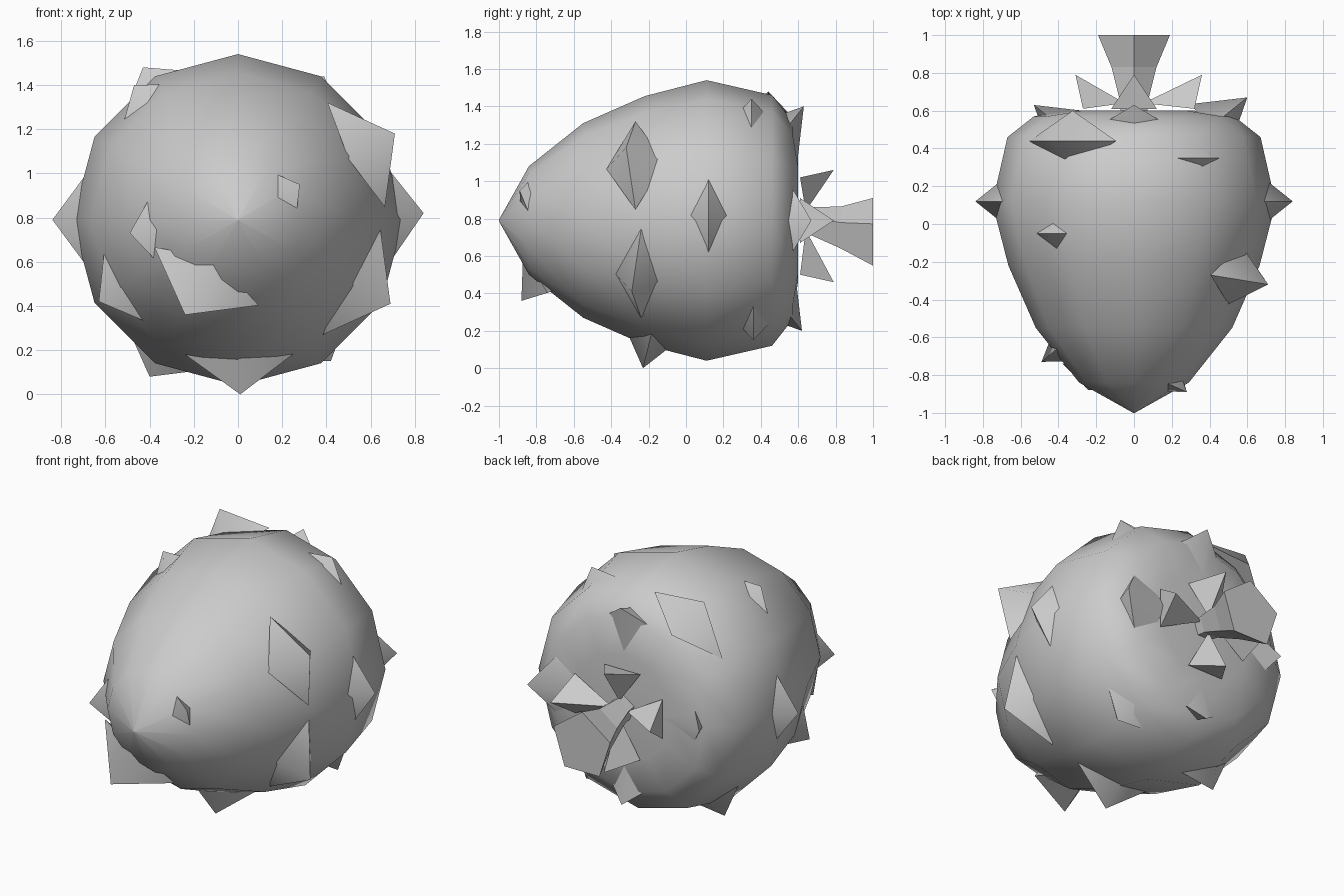
import bpy, math
from mathutils import Vector

if "Cube" in bpy.data.objects:
    bpy.data.objects.remove(bpy.data.objects["Cube"])

CZ = 0.79  # height of the fruit's long axis, which runs along y


def make(name, verts, faces, smooth=False):
    mesh = bpy.data.meshes.new(name)
    mesh.from_pydata([tuple(v) for v in verts], [], faces)
    mesh.update()
    ob = bpy.data.objects.new(name, mesh)
    bpy.context.collection.objects.link(ob)
    bpy.context.view_layer.objects.active = ob
    ob.select_set(True)
    bpy.ops.object.mode_set(mode='EDIT')
    bpy.ops.mesh.select_all(action='SELECT')
    bpy.ops.mesh.normals_make_consistent(inside=False)
    bpy.ops.object.mode_set(mode='OBJECT')
    if smooth:
        bpy.ops.object.shade_smooth_by_angle(angle=math.radians(70))
    ob.select_set(False)
    return ob


def loft(name, rings, sides, smooth):
    """Closed tube along y; each ring is (y, radius, centre z)."""
    verts, faces = [], []
    for y, r, z in rings:
        for i in range(sides):
            a = math.tau * i / sides
            verts.append((r * math.sin(a), y, z + r * math.cos(a)))
    for k in range(len(rings) - 1):
        for i in range(sides):
            j = (i + 1) % sides
            faces.append((k * sides + i, k * sides + j,
                          (k + 1) * sides + j, (k + 1) * sides + i))
    faces.append(tuple(range(sides)))
    faces.append(tuple(range((len(rings) - 1) * sides, len(rings) * sides)))
    return make(name, verts, faces, smooth)


# Fruit body: pointed at the front, blunt at the back
profile = [(-1, 0.004), (-0.84, 0.29), (-0.55, 0.52), (-0.22, 0.665),
           (0.11, 0.75), (0.46, 0.67), (0.57, 0.53), (0.60, 0.32)]
loft("fruit_body", [(y, r, CZ) for y, r in profile], 12, True)

# Bumps on the skin: broad four-sided pyramids given by their tips
tips = [(0.84, 0.12, 0.82), (-0.84, 0.12, 0.79),
        (0.71, -0.32, 1.18), (0.69, -0.29, 0.41), (-0.63, -0.29, 0.42),
        (-0.47, -0.05, 1.40), (0.01, -0.23, 0.0),
        (0.28, -0.89, 0.95), (-0.24, -0.88, 0.36), (-0.49, -0.73, 0.73),
        (0.39, 0.35, 1.44), (-0.43, 0.44, 1.48),
        (-0.40, 0.20, 0.08), (0.42, 0.36, 0.15),
        (0.60, 0.67, 0.79), (-0.53, 0.63, 0.79),
        (0.0, 0.63, 1.40), (0.0, 0.62, 0.20)]
verts, faces = [], []
for tip in tips:
    t = Vector(tip)
    radial = Vector((t.x, 0, t.z - CZ)).normalized()
    lean = 0.14 if t.y < -0.6 else 0.05 if t.y < -0.1 else -0.16 if t.y > 0.5 else 0
    base = t - radial * 0.2 + Vector((0, lean, 0))
    d = (t - base).normalized()
    side = Vector((0, 1, 0)).cross(radial)
    along = d.cross(side)
    n = len(verts)
    verts += [t, base + side * 0.27, base + along * 0.16,
              base - side * 0.27, base - along * 0.16]
    faces += [(n, n + 1 + i, n + 1 + (i + 1) % 4) for i in range(4)]
    faces.append((n + 4, n + 3, n + 2, n + 1))
make("skin_bumps", verts, faces, True)

# Four flat-faced leaves around the stem, rising outward
verts, faces = [], []
for k, reach in enumerate((0.27, 0.36, 0.33, 0.31)):
    a = math.tau * k / 4
    out = Vector((math.sin(a), 0, math.cos(a)))
    side = Vector((math.cos(a), 0, -math.sin(a)))
    back, c = Vector((0, 1, 0)), Vector((0, 0, CZ))
    n = len(verts)
    verts += [c + out * 0.05 + back * 0.64,
              c + out * reach + back * 0.79,
              c + out * (reach - 0.04) + side * 0.12 + back * 0.61,
              c + out * (reach - 0.04) - side * 0.12 + back * 0.61]
    faces += [(n, n + 1, n + 2), (n, n + 3, n + 1),
              (n + 1, n + 3, n + 2), (n, n + 2, n + 3)]
make("leaves", verts, faces)

# Flared five-sided stem
loft("stem", [(0.56, 0.07, 0.79), (0.66, 0.08, 0.78),
              (0.83, 0.125, 0.74), (1.0, 0.2, 0.71)], 5, False)
